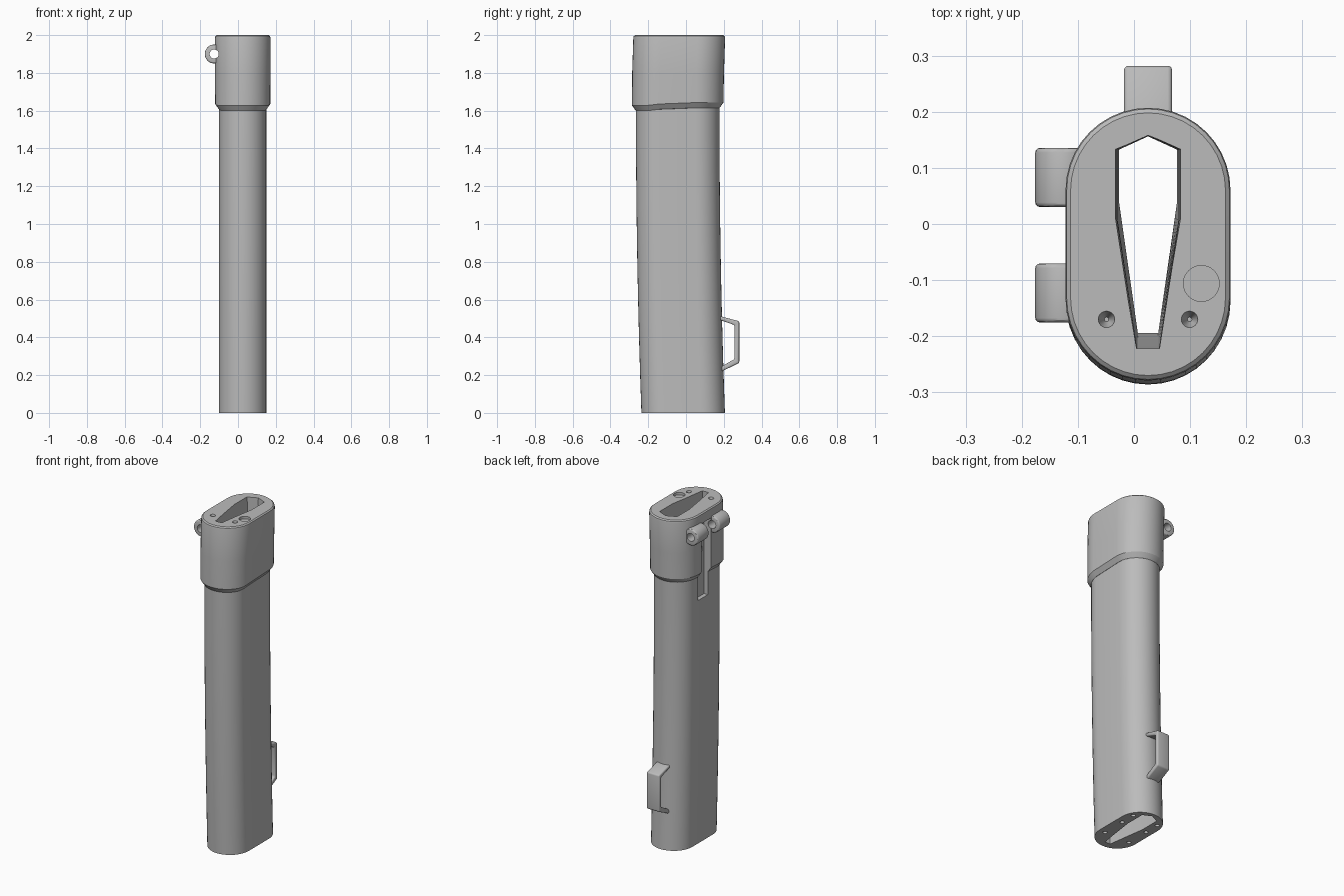
import bpy, bmesh, math
from mathutils import Matrix

if "Cube" in bpy.data.objects:
    bpy.data.objects.remove(bpy.data.objects["Cube"])

CX = 0.025
grey = bpy.data.materials.new("plain_grey")
grey.use_nodes = True
grey.diffuse_color = (0.5, 0.5, 0.5, 1)
grey.node_tree.nodes["Principled BSDF"].inputs["Base Color"].default_value = (0.5, 0.5, 0.5, 1)


def bend(z):
    """Centre of the gently curved sheath at height z."""
    return -0.044 + 0.0113 * (z - 1.6) ** 2


def finish(name, bm):
    bmesh.ops.recalc_face_normals(bm, faces=bm.faces)
    mesh = bpy.data.meshes.new(name)
    bm.to_mesh(mesh)
    bm.free()
    obj = bpy.data.objects.new(name, mesh)
    bpy.context.collection.objects.link(obj)
    mesh.materials.append(grey)
    return obj


def loft(name, sections):
    """Skin equal-length loops of points and cap both ends."""
    bm = bmesh.new()
    rings = [[bm.verts.new(p) for p in s] for s in sections]
    n = len(rings[0])
    for a, b in zip(rings, rings[1:]):
        for i in range(n):
            j = (i + 1) % n
            bm.faces.new((a[i], a[j], b[j], b[i]))
    bm.faces.new(rings[0])
    bm.faces.new(rings[-1])
    return finish(name, bm)


def stadium(r, z, cy, straight=0.096, n=20):
    pts = []
    for side in (0, 1):
        for i in range(n + 1):
            a = math.pi * (side + i / n)
            y = cy + (straight if side == 0 else -straight)
            pts.append((CX + r * math.cos(a), y + r * math.sin(a), z))
    return pts


def cylinder(name, r, length, centre, axis="Z", r2=None):
    turn = {"X": Matrix.Rotation(math.pi / 2, 4, "Y"),
            "Y": Matrix.Rotation(-math.pi / 2, 4, "X"), "Z": Matrix()}[axis]
    bm = bmesh.new()
    bmesh.ops.create_cone(bm, cap_ends=True, segments=32, radius1=r,
                          radius2=r if r2 is None else r2, depth=length,
                          matrix=Matrix.Translation(centre) @ turn)
    return finish(name, bm)


def box(name, lo, hi):
    bm = bmesh.new()
    bmesh.ops.create_cube(bm, size=1)
    for v in bm.verts:
        v.co = [(a + b) / 2 + c * (b - a) for a, b, c in zip(lo, hi, v.co)]
    return finish(name, bm)


def apply(obj, mod):
    bpy.context.view_layer.objects.active = obj
    bpy.ops.object.modifier_apply(modifier=mod.name)


def cut(obj, cutter):
    mod = obj.modifiers.new("cut", "BOOLEAN")
    mod.operation = "DIFFERENCE"
    mod.solver = "EXACT"
    mod.object = cutter
    apply(obj, mod)


def bevel(obj, width, segments, angle=40):
    mod = obj.modifiers.new("soft_edges", "BEVEL")
    mod.width, mod.segments = width, segments
    mod.limit_method = "ANGLE"
    mod.angle_limit = math.radians(angle)
    apply(obj, mod)


# Long sheath body
body = loft("sheath_body", [stadium(0.125, z, bend(z))
                            for z in [1.63 * i / 10 for i in range(11)]])

# Collar with chamfered lower and upper rims; lower rim dips slightly at the front
def rim(r, z, cy):
    return [(x, y, z - 0.015 * min(1, max(0, (-0.08 - y) / 0.12)))
            for x, y, _ in stadium(r, z, cy)]

collar = loft("collar", [rim(0.126, 1.615, -0.044), rim(0.146, 1.643, -0.044),
                         stadium(0.147, 1.8, -0.042), stadium(0.147, 1.985, -0.036),
                         stadium(0.145, 1.994, -0.036), stadium(0.138, 2.0, -0.036)])

# Two hinge lugs on the side of the collar
PIN = (-0.126, 1.9)
lugs = []
for label, y in (("back", 0.083), ("front", -0.123)):
    lug = cylinder(label + "_hinge_lug", 0.05, 0.105, (PIN[0], y, PIN[1]), "Y")
    bevel(lug, 0.008, 3)
    lugs.append(lug)

# Belt loop low on the back
outer = [(0.17, 0.515), (0.282, 0.485), (0.282, 0.265), (0.17, 0.21)]
inner = [(0.17, 0.25 - 0.015), (0.257, 0.285), (0.257, 0.465), (0.17, 0.495)]
loop = loft("belt_loop", [[(x, y, z) for y, z in outer + inner]
                          for x in (CX - 0.043, CX + 0.043)])
bevel(loop, 0.008, 3, 50)

# Blade cavity, latch slot and drilled holes
half = [(0.0, 0.158), (0.06, 0.133), (0.06, 0.012), (0.021, -0.222)]
def blade(z, k):
    pts = half + [(-x, y) for x, y in reversed(half[1:])]
    return [(CX + x * k, y + bend(z) - bend(2), z) for x, y in pts]

zs = [-0.05, 0.4, 0.8, 1.2, 1.6, 1.97, 2.05]
cavity = loft("cavity_cutter", [blade(z, k) for z, k in
                                zip(zs, (0.86, 0.88, 0.89, 0.9, 0.91, 0.93, 1.04))])
slot = box("slot_cutter", (-0.3, -0.066, 1.47), (-0.075, 0.027, 1.94))
latch = cylinder("latch_cutter", 0.028, 0.1, (-0.107, -0.02, 1.75), "X")
pin = cylinder("pin_cutter", 0.024, 0.6, (PIN[0], -0.02, PIN[1]), "Y")

rim_holes = [cylinder("screw_cutter", 0.004, 0.06, (CX + s * 0.074, -0.17, 1.99), r2=0.02)
             for s in (-1, 1)]
rim_holes.append(cylinder("pocket_cutter", 0.032, 0.06, (0.12, -0.106, 2.015)))
base_holes = [cylinder("base_cutter", 0.012, 0.1, (CX + s * 0.085, y, 0))
              for s in (-1, 1) for y in (-0.115, 0.03, 0.125)]

for cutter in [cavity, slot] + base_holes:
    cut(body, cutter)
for cutter in [cavity, pin, slot, latch] + rim_holes:
    cut(collar, cutter)
for lug in lugs:
    cut(lug, pin)
    cut(lug, cavity)

for cutter in [cavity, slot, latch, pin] + rim_holes + base_holes:
    bpy.data.objects.remove(cutter)

# Smooth shading with sharp edges kept
bpy.ops.object.select_all(action="DESELECT")
for obj in [body, collar, loop] + lugs:
    obj.select_set(True)
bpy.context.view_layer.objects.active = body
bpy.ops.object.shade_smooth_by_angle(angle=math.radians(30))
